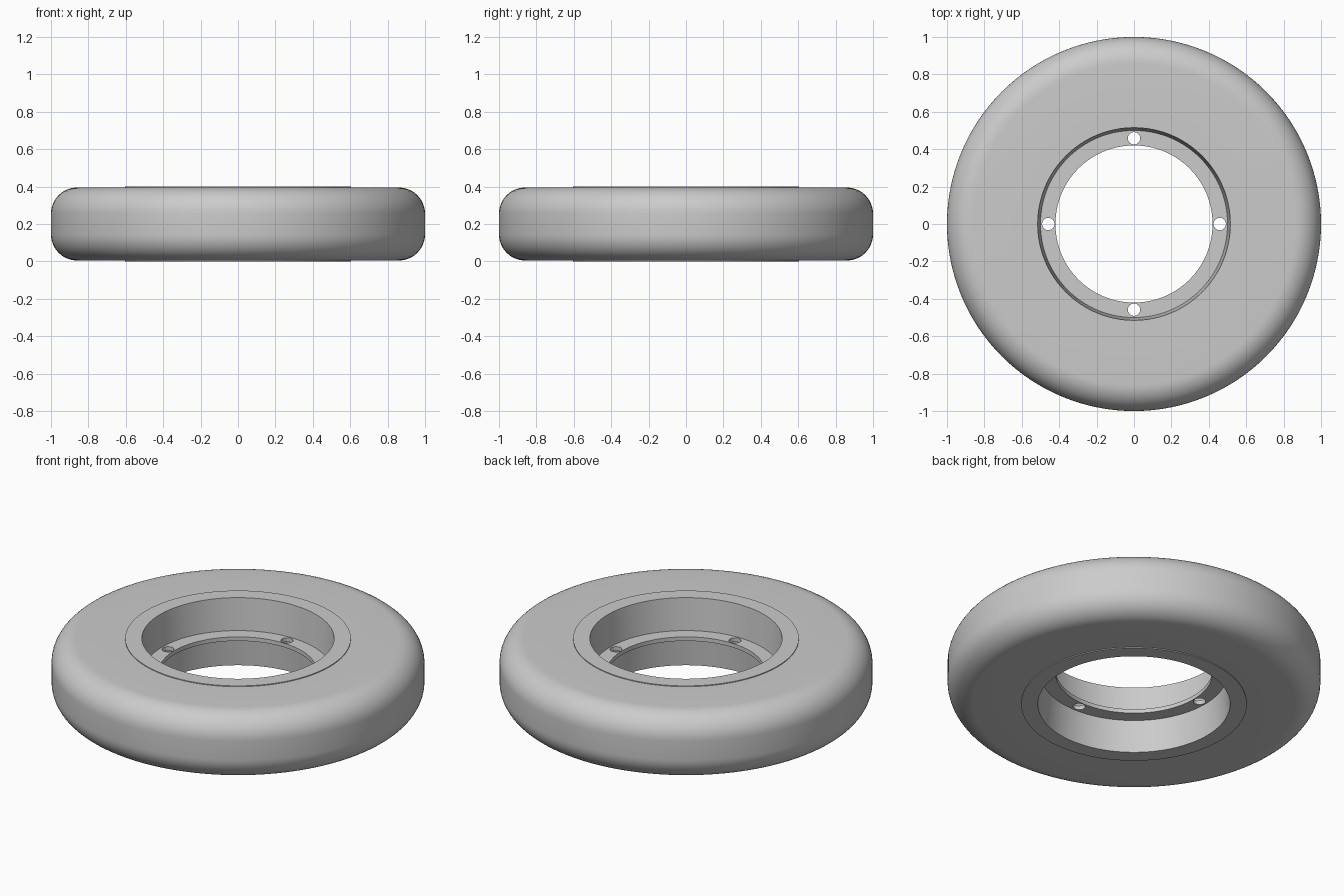
import bpy, bmesh, math

cube = bpy.data.objects.get("Cube")
if cube:
    bpy.data.objects.remove(cube, do_unlink=True)

SEGMENTS = 128
HEIGHT = 0.4
MID = HEIGHT / 2

grey = bpy.data.materials.new("mid_grey")
grey.use_nodes = True
colour = (0.6, 0.6, 0.6, 1)
grey.diffuse_color = colour
grey.node_tree.nodes["Principled BSDF"].inputs["Base Color"].default_value = colour


def make_object(name, bm):
    bmesh.ops.recalc_face_normals(bm, faces=bm.faces)
    mesh = bpy.data.meshes.new(name)
    bm.to_mesh(mesh)
    bm.free()
    mesh.materials.append(grey)
    obj = bpy.data.objects.new(name, mesh)
    bpy.context.collection.objects.link(obj)
    return obj


def lathe(name, half_profile):
    """Mirror an upper half section (radius, height above middle) and spin it."""
    section = half_profile + [(r, -h) for r, h in reversed(half_profile)]
    bm = bmesh.new()
    rings = []
    for i in range(SEGMENTS):
        a = math.tau * i / SEGMENTS
        rings.append([bm.verts.new((r * math.cos(a), r * math.sin(a), MID + h))
                      for r, h in section])
    for i, ring in enumerate(rings):
        following = rings[(i + 1) % SEGMENTS]
        for j in range(len(section)):
            k = (j + 1) % len(section)
            bm.faces.new((ring[j], following[j], following[k], ring[k]))
    return make_object(name, bm)


def smooth(obj, degrees):
    bpy.ops.object.select_all(action='DESELECT')
    obj.select_set(True)
    bpy.context.view_layer.objects.active = obj
    bpy.ops.object.shade_smooth_by_angle(angle=math.radians(degrees))


# Tyre: flat sidewalls with broad rounded shoulders
CORNER = 0.14
TYRE_HALF = MID - 0.005
tyre_profile = [(0.605, TYRE_HALF)]
for i in range(13):
    a = math.pi / 2 * (1 - i / 12)
    tyre_profile.append((1 - CORNER + CORNER * math.cos(a),
                         TYRE_HALF - CORNER + CORNER * math.sin(a)))
tyre = lathe("tyre", tyre_profile)

# Rim: slightly proud lip, tapered bore and a thin central mounting web
rim = lathe("rim", [(0.605, MID), (0.515, MID), (0.5, 0.012), (0.42, 0.012)])

# Four bolt holes through the web
bm = bmesh.new()
for i in range(4):
    a = math.tau * i / 4
    hole = bmesh.ops.create_cone(bm, cap_ends=True, segments=32,
                                 radius1=0.033, radius2=0.033, depth=0.1)
    bmesh.ops.translate(bm, verts=hole["verts"],
                        vec=(0.458 * math.cos(a), 0.458 * math.sin(a), MID))
cutter = make_object("bolt_hole_cutter", bm)
cutter.hide_render = True
cutter.hide_viewport = True

smooth(tyre, 40)
smooth(rim, 30)
holes = rim.modifiers.new("bolt_holes", 'BOOLEAN')
holes.operation = 'DIFFERENCE'
holes.solver = 'EXACT'
holes.object = cutter

# Apply the cut and drop the helper
bpy.context.view_layer.objects.active = rim
bpy.ops.object.modifier_apply(modifier=holes.name)
bpy.data.objects.remove(cutter, do_unlink=True)
smooth(rim, 30)
